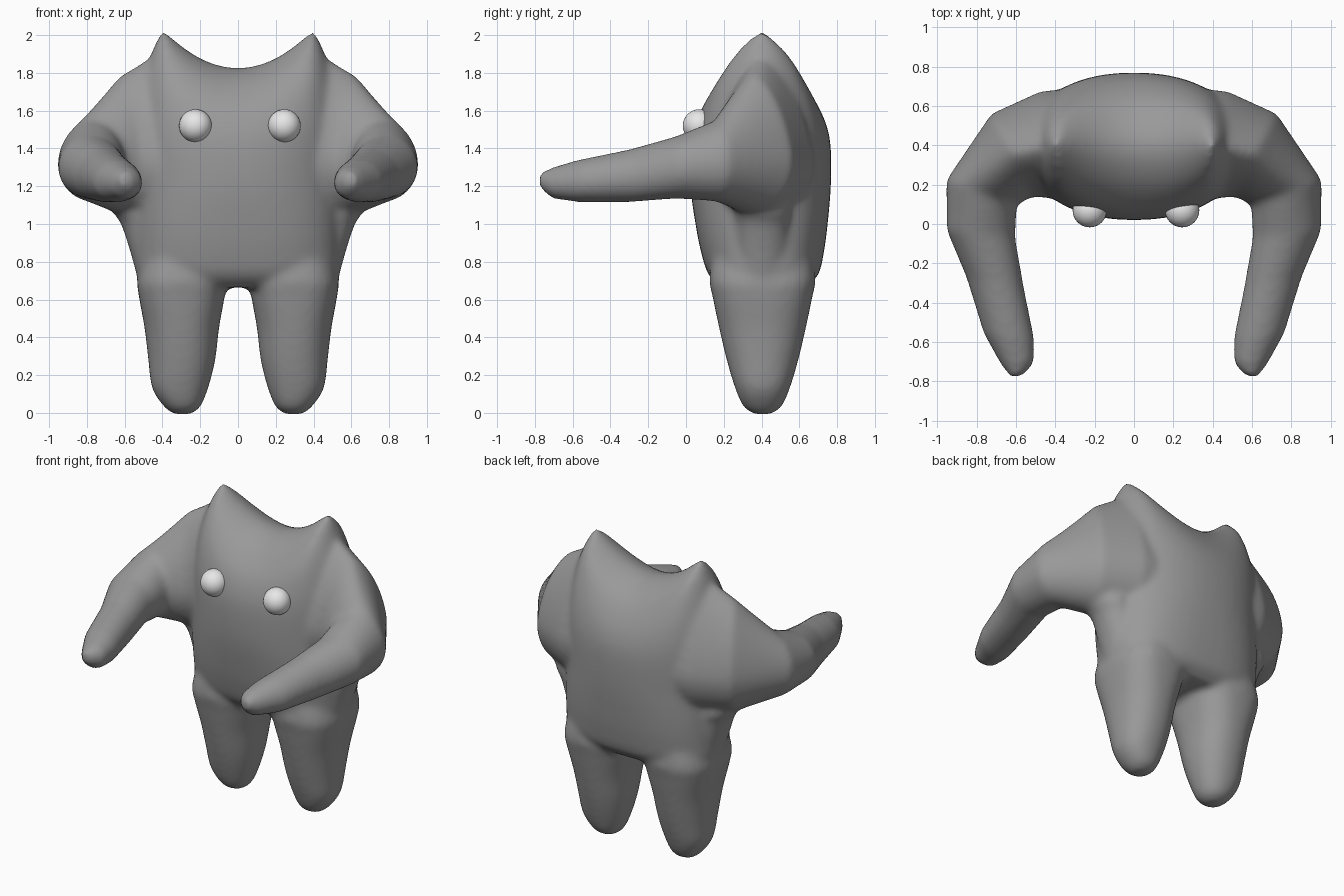
import bpy, bmesh, math
from mathutils import Vector

if "Cube" in bpy.data.objects:
    bpy.data.objects.remove(bpy.data.objects["Cube"])

N = 48


def material(name, v):
    m = bpy.data.materials.new(name)
    m.diffuse_color = (v, v, v, 1)
    m.use_nodes = True
    m.node_tree.nodes["Principled BSDF"].inputs["Base Color"].default_value = m.diffuse_color
    return m


grey = material("body grey", 0.32)
white = material("eye white", 0.8)


def superellipse(i, e=2.0):
    a = 2 * math.pi * i / N
    c, s = math.cos(a), math.sin(a)
    return (math.copysign(abs(c) ** (2 / e), c), math.copysign(abs(s) ** (2 / e), s))


def smooth_rows(rows, steps=4):
    """Catmull-Rom interpolation of section parameters."""
    out = []
    for k in range(len(rows) - 1):
        quad = (rows[max(k - 1, 0)], rows[k], rows[k + 1], rows[min(k + 2, len(rows) - 1)])
        for j in range(steps):
            t = j / steps
            out.append([0.5 * (2 * b + (c - a) * t + (2 * a - 5 * b + 4 * c - d) * t * t
                               + (3 * b - a - 3 * c + d) * t ** 3)
                        for a, b, c, d in zip(*quad)])
    return out + [list(rows[-1])]


def loft(bm, rings):
    """Closed skin through a list of rings, capped with strips across the ring."""
    rows = [[bm.verts.new(p) for p in r] for r in rings]
    faces = []
    for r in (rows[0], rows[-1]):
        faces.append(bm.faces.new((r[0], r[1], r[-1])))
        for i in range(1, N // 2 - 1):
            faces.append(bm.faces.new((r[i], r[i + 1], r[N - i - 1], r[N - i])))
        h = N // 2
        faces.append(bm.faces.new((r[h - 1], r[h], r[h + 1])))
    for a, b in zip(rows, rows[1:]):
        for i in range(N):
            j = (i + 1) % N
            faces.append(bm.faces.new((a[i], a[j], b[j], b[i])))
    bmesh.ops.recalc_face_normals(bm, faces=faces)


def peak_lift(x):
    return 0.20 * min(abs(x) / 0.39, 1) ** 2


bm = bmesh.new()

# Torso: height, half width, centre y, half depth, share of peak lift, squareness
torso = [(0.665, 0.46, 0.41, 0.22, 0, 2.6), (0.73, 0.53, 0.41, 0.29, 0, 2.6),
         (0.85, 0.54, 0.405, 0.325, 0, 2.5),
         (1.00, 0.545, 0.40, 0.35, 0, 2.4), (1.20, 0.55, 0.395, 0.372, 0, 2.2),
         (1.40, 0.55, 0.395, 0.372, 0.25, 2.2), (1.52, 0.53, 0.395, 0.35, 0.5, 2.2),
         (1.62, 0.50, 0.395, 0.305, 0.75, 2.2), (1.71, 0.46, 0.40, 0.235, 0.95, 2.2),
         (1.77, 0.43, 0.40, 0.16, 1, 2.2), (1.81, 0.41, 0.40, 0.08, 1, 2.2),
         (1.825, 0.39, 0.40, 0.015, 1, 2.2)]
rings = []
for z, a, cy, b, lift, e in smooth_rows(torso):
    ring = []
    for i in range(N):
        c, s = superellipse(i, e)
        ring.append((a * c, cy + b * s, z + lift * peak_lift(a * c)))
    rings.append(ring)
loft(bm, rings)

# Legs: height, inner x, outer x, half depth, squareness
leg = [(-0.008, 0.25, 0.34, 0.04, 2), (0.03, 0.20, 0.39, 0.10, 2.1),
       (0.13, 0.158, 0.455, 0.145, 2.2), (0.28, 0.12, 0.475, 0.19, 2.2),
       (0.45, 0.10, 0.495, 0.23, 2.3), (0.62, 0.07, 0.525, 0.265, 2.6),
       (0.72, 0.06, 0.53, 0.28, 2.6), (0.95, 0.14, 0.46, 0.24, 2.4)]
# Webs of skin below the arms, in the same terms
web = [(0.70, 0.38, 0.53, 0.10, 2), (0.85, 0.38, 0.57, 0.13, 2),
       (1.00, 0.38, 0.62, 0.14, 2), (1.07, 0.38, 0.66, 0.15, 2), (1.2, 0.38, 0.66, 0.12, 2)]
# Arms: centre x, y, direction across the arm, half width, low, widest and high z, roof shape
arm = [(0.595, -0.775, 1, -0.1, 0.035, 1.19, 1.23, 1.27, 2),
       (0.59, -0.71, 1, -0.1, 0.085, 1.135, 1.215, 1.30, 2),
       (0.635, -0.57, 1, 0.1, 0.13, 1.115, 1.22, 1.34, 2),
       (0.705, -0.30, 1, 0.2, 0.15, 1.115, 1.25, 1.395, 2),
       (0.778, -0.05, 1, 0.1, 0.175, 1.135, 1.30, 1.465, 2),
       (0.775, 0.16, 1, 0.35, 0.19, 1.12, 1.32, 1.55, 1.9),
       (0.62, 0.35, 0.45, 0.9, 0.235, 1.05, 1.33, 1.785, 1.6),
       (0.42, 0.40, 0.2, 1, 0.28, 1.03, 1.33, 1.91, 1.45),
       (0.20, 0.40, 0, 1, 0.30, 1.05, 1.33, 1.72, 1.5)]
for side in (-1, 1):
    for rows in (leg, web):
        rings = []
        for z, xi, xo, d, e in smooth_rows(rows):
            ring = []
            for i in range(N):
                c, s = superellipse(i, e)
                ring.append((side * ((xi + xo) / 2 + (xo - xi) / 2 * c), 0.405 + d * s, z))
            rings.append(ring)
        loft(bm, rings)

    rings = []
    for x, y, dx, dy, w, lo, mid, hi, e in arm:
        d = Vector((dx, dy)).normalized()
        ring = []
        for i in range(N):
            c, s = superellipse(i, e if i < N / 2 else 2)
            ring.append((side * (x + d.x * w * c), y + d.y * w * c,
                         mid + ((hi - mid) if s > 0 else (mid - lo)) * s))
        rings.append(ring)
    loft(bm, rings)

# Fuse torso, legs and arms into one soft skin
me = bpy.data.meshes.new("body")
bm.to_mesh(me)
bm.free()
me.materials.append(grey)
body = bpy.data.objects.new("body", me)
bpy.context.collection.objects.link(body)
rm = body.modifiers.new("fuse", 'REMESH')
rm.mode = 'VOXEL'
rm.voxel_size = 0.018
rm.use_smooth_shade = True
sm = body.modifiers.new("soften", 'SMOOTH')
sm.factor = 0.5
sm.iterations = 14

# Eyes
for name, x in (("left_eye", -0.225), ("right_eye", 0.245)):
    bpy.ops.mesh.primitive_uv_sphere_add(segments=32, ring_count=16, radius=0.087,
                                         location=(x, 0.07, 1.52))
    eye = bpy.context.object
    eye.name = name
    eye.data.materials.append(white)
    bpy.ops.object.shade_smooth()
